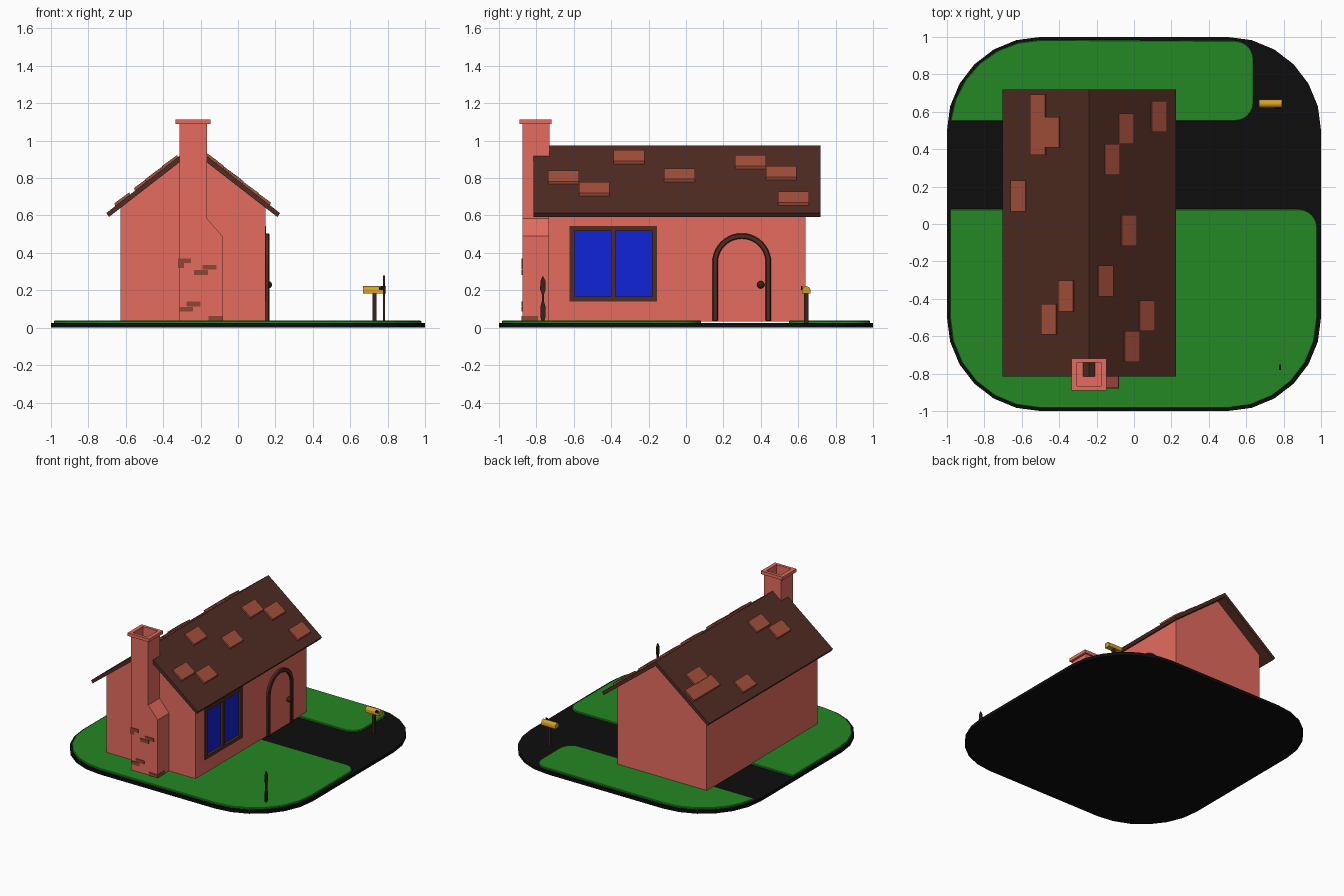
import bpy, bmesh, math
from mathutils import Vector

if "Cube" in bpy.data.objects:
    bpy.data.objects.remove(bpy.data.objects["Cube"])


def material(name, rgb):
    m = bpy.data.materials.new(name)
    m.diffuse_color = (*rgb, 1)
    m.use_nodes = True
    m.node_tree.nodes["Principled BSDF"].inputs["Base Color"].default_value = m.diffuse_color
    return m


BLACK = material("black", (0.004, 0.004, 0.004))
GREEN = material("grass green", (0.017, 0.243, 0.017))
CORAL = material("coral", (0.78, 0.15, 0.112))
ROOF = material("dark brown", (0.08, 0.025, 0.016))
SHINGLE = material("rust", (0.376, 0.08, 0.042))
BRICK = material("brick brown", (0.27, 0.062, 0.036))
BLUE = material("blue", (0.005, 0.017, 0.68))
YELLOW = material("mustard", (0.68, 0.35, 0.021))
WOOD = material("deep brown", (0.045, 0.016, 0.01))

PLACE = {'x': lambda u, v, w: (w, u, v),
         'y': lambda u, v, w: (u, w, v),
         'z': lambda u, v, w: (u, v, w)}


def prism(name, pts, axis, lo, hi, mat, bevel=0, smooth=False):
    """Extrude a 2D outline along an axis from lo to hi."""
    bm = bmesh.new()
    f = PLACE[axis]
    face = bm.faces.new([bm.verts.new(f(u, v, lo)) for u, v in pts])
    ext = bmesh.ops.extrude_face_region(bm, geom=[face])
    move = Vector(f(0, 0, hi - lo))
    bmesh.ops.translate(bm, vec=move, verts=[g for g in ext['geom'] if isinstance(g, bmesh.types.BMVert)])
    bmesh.ops.recalc_face_normals(bm, faces=bm.faces)
    me = bpy.data.meshes.new(name)
    bm.to_mesh(me)
    bm.free()
    me.materials.append(mat)
    ob = bpy.data.objects.new(name, me)
    bpy.context.collection.objects.link(ob)
    if bevel:
        b = ob.modifiers.new("bevel", 'BEVEL')
        b.width, b.segments, b.limit_method = bevel, 1, 'ANGLE'
    if smooth:
        activate(ob)
        bpy.ops.object.shade_smooth_by_angle(angle=math.radians(35))
    return ob


def activate(ob):
    bpy.ops.object.select_all(action='DESELECT')
    ob.select_set(True)
    bpy.context.view_layer.objects.active = ob


def rect(a, b, c, d):
    return [(a, c), (b, c), (b, d), (a, d)]


def box(name, x, y, z, mat, bevel=0):
    return prism(name, rect(*x, *y), 'z', *z, mat, bevel)


def arc(cx, cy, r, a0, a1, n=6):
    return [(cx + r * math.cos(math.radians(a0 + (a1 - a0) * i / n)),
             cy + r * math.sin(math.radians(a0 + (a1 - a0) * i / n))) for i in range(n + 1)]


def cut(cutter, *targets):
    cutter.hide_render = True
    for t in targets:
        m = t.modifiers.new("cut", 'BOOLEAN')
        m.operation, m.object, m.solver = 'DIFFERENCE', cutter, 'EXACT'
        activate(t)
        bpy.ops.object.modifier_apply(modifier="cut")
    bpy.data.objects.remove(cutter)


# Ground: black plate with two lawns, leaving a path between them
prism("base", arc(.5, .5, .5, 0, 90) + arc(-.5, .5, .5, 90, 180)
      + arc(-.5, -.5, .5, 180, 270) + arc(.5, -.5, .5, 270, 360), 'z', 0, .025, BLACK)
prism("back_lawn", arc(.54, .65, .1, -90, 0) + arc(.54, .88, .1, 0, 90)
      + arc(-.5, .5, .485, 90, 174), 'z', .02, .038, GREEN, .004)
prism("front_lawn", arc(.88, -.02, .1, 90, 0) + arc(.495, -.5, .485, 0, -90)
      + arc(-.5, -.5, .485, -90, -180) + [(-.985, .08)], 'z', .02, .038, GREEN, .004)

# House walls with gables
RX, RZ, SLOPE = -.24, .975, .78
under = lambda x: .945 - abs(x - RX) * SLOPE
walls = prism("walls", [(-.628, .034), (.147, .034), (.147, under(.147)), (RX, .945),
                        (-.628, under(-.628))], 'y', -.735, .64, CORAL)

# Roof slabs
for side, name in ((1, "right_roof"), (-1, "left_roof")):
    prism(name, [(RX, RZ), (RX + side * .464, RZ - .464 * SLOPE),
                 (RX + side * .450, RZ - .464 * SLOPE - .021), (RX, RZ - .034)],
          'y', -.815, .72, ROOF)

# Raised shingles: centre x and y on the slopes
shingles = [(-.51, .61), (-.435, .49), (-.51, .45), (-.615, .15), (-.36, -.385), (-.45, -.51),
            (.13, .575), (-.045, .51), (-.12, .345), (-.03, -.035), (-.155, -.305),
            (.065, -.49), (-.015, -.655)]
for i, (x, y) in enumerate(shingles):
    s = 1 if x > RX else -1
    top = lambda px: RZ - abs(px - RX) * SLOPE
    a, b = x - s * .04, x + s * .04
    prism(f"shingle_{i + 1}", [(a, top(a) - .005), (b, top(b) - .005),
                               (b + s * .006, top(b) + .014), (a + s * .006, top(a) + .010)],
          'y', y - .082, y + .082, SHINGLE)

# Chimney: stepped stack, cap and flue
stack = prism("chimney", [(-.314, .034), (-.084, .034), (-.084, .49), (-.166, .585),
                          (-.166, 1.1), (-.314, 1.1)], 'y', -.875, -.73, CORAL)
cap = box("chimney_cap", (-.334, -.148), (-.89, -.718), (1.088, 1.113), CORAL)
cut(box("flue_cutter", (-.305, -.177), (-.867, -.741), (.95, 1.2), CORAL), stack, cap)

# Exposed bricks on the chimney: x range and bottom z
bricks = [(-.318, -.25, .345), (-.318, -.288, .32), (-.19, -.115, .31), (-.235, -.16, .283),
          (-.275, -.2, .113), (-.314, -.24, .086), (-.157, -.08, .036)]
for i, (x0, x1, z) in enumerate(bricks):
    depth = -.79 if i in (0, 1, 6) else -.86
    box(f"brick_{i + 1}", (x0, x1), (-.88, depth), (z, z + .026), BRICK)

# Window set into the right wall
Y0, Y1, Z0, Z1 = -.622, -.155, .14, .543
cut(box("window_cutter", (.11, .3), (Y0 + .01, Y1 - .01), (Z0 + .01, Z1 - .01), CORAL), walls)
W = .026
bars = {"window_left": (Y0, Y0 + W, Z0, Z1), "window_right": (Y1 - W, Y1, Z0, Z1),
        "window_sill": (Y0 + W, Y1 - W, Z0, Z0 + W), "window_head": (Y0 + W, Y1 - W, Z1 - W, Z1),
        "window_mullion": (-.402, -.378, Z0 + W, Z1 - W)}
for name, r in bars.items():
    prism(name, rect(*r), 'x', .112, .151, ROOF)
prism("window_glass", rect(Y0 + .015, Y1 - .015, Z0 + .015, Z1 - .015), 'x', .122, .13, BLUE)

# Arched door, frame and knob
DY, DZ = .298, .348
outer = [(DY + .157, .034)] + arc(DY, DZ, .157, 0, 180, 20) + [(DY - .157, .034)]
inner = [(DY + .128, .034)] + arc(DY, DZ, .128, 0, 180, 20) + [(DY - .128, .034)]
prism("door_frame", outer + inner[::-1], 'x', .13, .168, ROOF, .005, True)
prism("door", inner, 'x', .14, .152, CORAL)
bpy.ops.mesh.primitive_uv_sphere_add(segments=16, ring_count=10, radius=.02, location=(.162, .4, .23))
knob = bpy.context.object
knob.name = "door_knob"
knob.data.materials.append(WOOD)
bpy.ops.object.shade_smooth()

# Mailbox with post and flag
prism("mailbox", [(.665, .182)] + arc(.643, .2, .022, 0, 180, 8) + [(.621, .182)],
      'x', .668, .79, YELLOW, 0, True)
box("mailbox_post", (.719, .741), (.632, .654), (.024, .185), WOOD)
box("mailbox_flag", (.755, .785), (.616, .622), (.202, .214), BLACK)
box("mailbox_flag_tip", (.765, .785), (.616, .622), (.214, .224), BLACK)

# Thin carved stake on the front lawn
half = [(.007, .035), (.014, .06), (.014, .11), (.006, .14), (.006, .18), (.015, .205), (.013, .25)]
prism("garden_stake", [(-.765 + w, z) for w, z in half] + [(-.765, .278)]
      + [(-.765 - w, z) for w, z in half[::-1]], 'x', .775, .786, WOOD)
